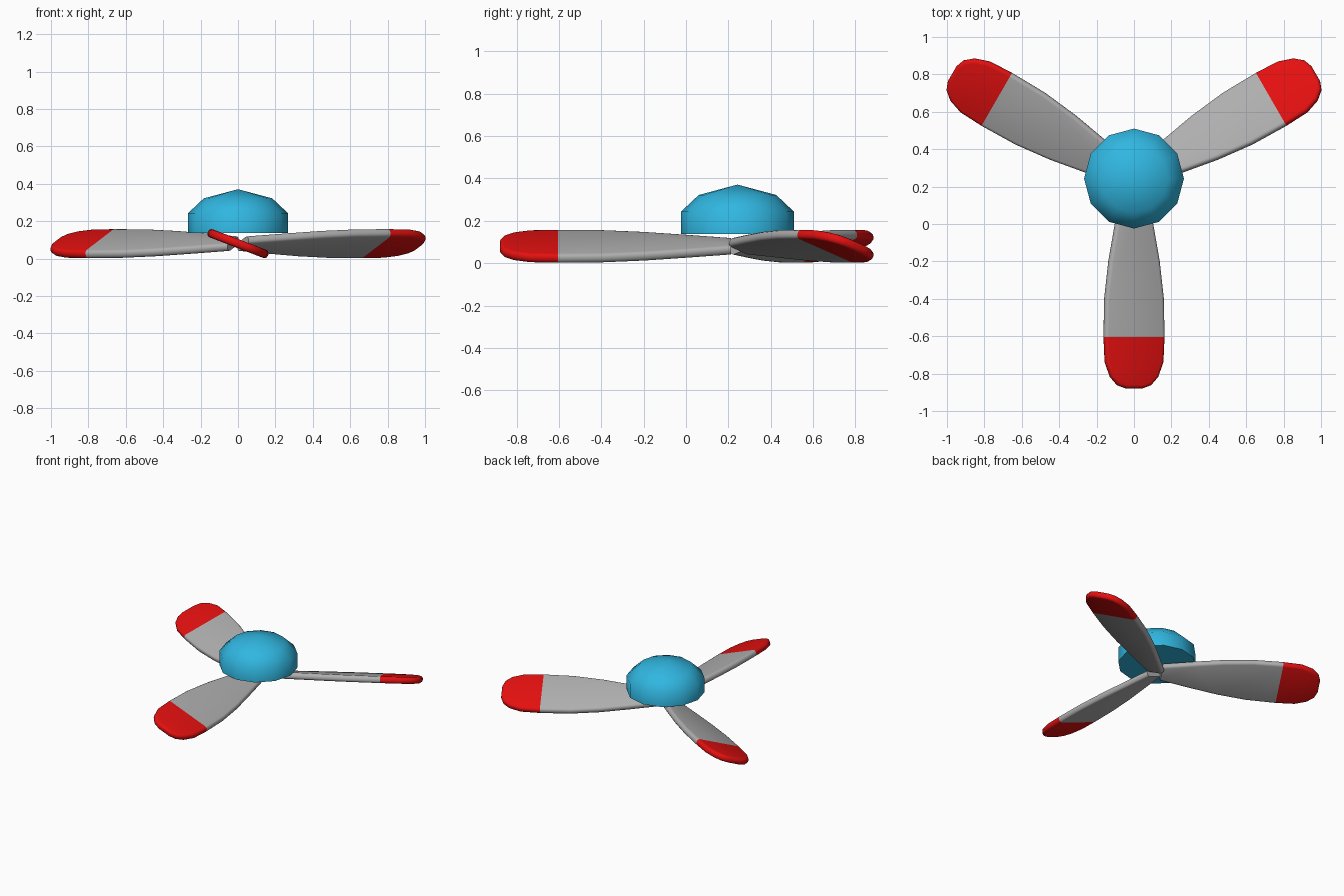
import bpy, bmesh, math
from mathutils import Matrix, Vector

if "Cube" in bpy.data.objects:
    bpy.data.objects.remove(bpy.data.objects["Cube"])

CENTRE = Vector((0, 0.243, 0))
PITCH = math.radians(21)
THICK = 0.046


def material(name, rgb):
    m = bpy.data.materials.new(name)
    m.diffuse_color = (*rgb, 1)
    m.use_nodes = True
    m.node_tree.nodes["Principled BSDF"].inputs["Base Color"].default_value = m.diffuse_color
    return m


GREY = material("blade grey", (0.43, 0.43, 0.43))
RED = material("tip red", (0.78, 0.005, 0.005))
BLUE = material("hub blue", (0.03, 0.47, 0.75))


def finish(bm, name, mats, angle):
    bmesh.ops.recalc_face_normals(bm, faces=bm.faces)
    mesh = bpy.data.meshes.new(name)
    bm.to_mesh(mesh)
    bm.free()
    for m in mats:
        mesh.materials.append(m)
    ob = bpy.data.objects.new(name, mesh)
    bpy.context.collection.objects.link(ob)
    bpy.ops.object.select_all(action='DESELECT')
    ob.select_set(True)
    bpy.context.view_layer.objects.active = ob
    bpy.ops.object.shade_smooth_by_angle(angle=math.radians(angle))
    return ob


# Blade outline: distance from the hub centre, half width seen from above
OUTLINE = [(0.03, 0.06), (0.24, 0.1), (0.44, 0.135), (0.64, 0.157), (0.845, 0.161),
           (0.98, 0.155), (1.06, 0.128), (1.105, 0.09), (1.122, 0.045)]


def blade(name, turn):
    bm = bmesh.new()
    k = 1 / math.cos(PITCH)
    pts = [(-w * k, -r) for r, w in OUTLINE] + [(w * k, -r) for r, w in reversed(OUTLINE)]
    base = bm.faces.new([bm.verts.new((x, y, -THICK / 2)) for x, y in pts])
    ext = bmesh.ops.extrude_face_region(bm, geom=[base], use_keep_orig=True)
    top = [g for g in ext["geom"] if isinstance(g, bmesh.types.BMVert)]
    bmesh.ops.translate(bm, verts=top, vec=(0, 0, THICK))
    bmesh.ops.recalc_face_normals(bm, faces=bm.faces)
    # rounded rim around both faces, leaving the root square
    rim = [e for e in bm.edges
           if abs(e.verts[0].co.z - e.verts[1].co.z) < 1e-5
           and min(v.co.y for v in e.verts) < -0.1]
    bmesh.ops.bevel(bm, geom=rim, offset=0.019, segments=3, profile=0.5,
                    affect='EDGES', clamp_overlap=True)
    # cut the painted tip
    bmesh.ops.bisect_plane(bm, geom=bm.verts[:] + bm.edges[:] + bm.faces[:], dist=1e-5,
                           plane_co=(0, -0.847, 0), plane_no=(0, 1, 0))
    for f in bm.faces:
        f.material_index = int(f.calc_center_median().y < -0.847)
    # pitch, turn around the hub, move into place
    place = (Matrix.Translation(CENTRE + Vector((0, 0, 0.08)))
             @ Matrix.Rotation(turn, 4, 'Z') @ Matrix.Rotation(PITCH, 4, 'Y'))
    bmesh.ops.transform(bm, matrix=place, verts=bm.verts)
    return finish(bm, name, [GREY, RED], 35)


for i, name in enumerate(["front_blade", "right_blade", "left_blade"]):
    blade(name, i * math.tau / 3)

# Hub: twelve-sided dome with a closed flat underside
bm = bmesh.new()
SIDES = 12
rings = []
for r, z in [(0.267, 0.137), (0.267, 0.243), (0.183, 0.322)]:
    rings.append([bm.verts.new((CENTRE.x + r * math.cos(math.tau * i / SIDES),
                                CENTRE.y + r * math.sin(math.tau * i / SIDES), z))
                  for i in range(SIDES)])
apex = bm.verts.new((CENTRE.x, CENTRE.y, 0.371))
bm.faces.new(rings[0])
for i in range(SIDES):
    j = (i + 1) % SIDES
    for a, b in zip(rings, rings[1:]):
        bm.faces.new((a[i], a[j], b[j], b[i]))
    bm.faces.new((rings[-1][i], rings[-1][j], apex))
finish(bm, "hub_dome", [BLUE], 60)
